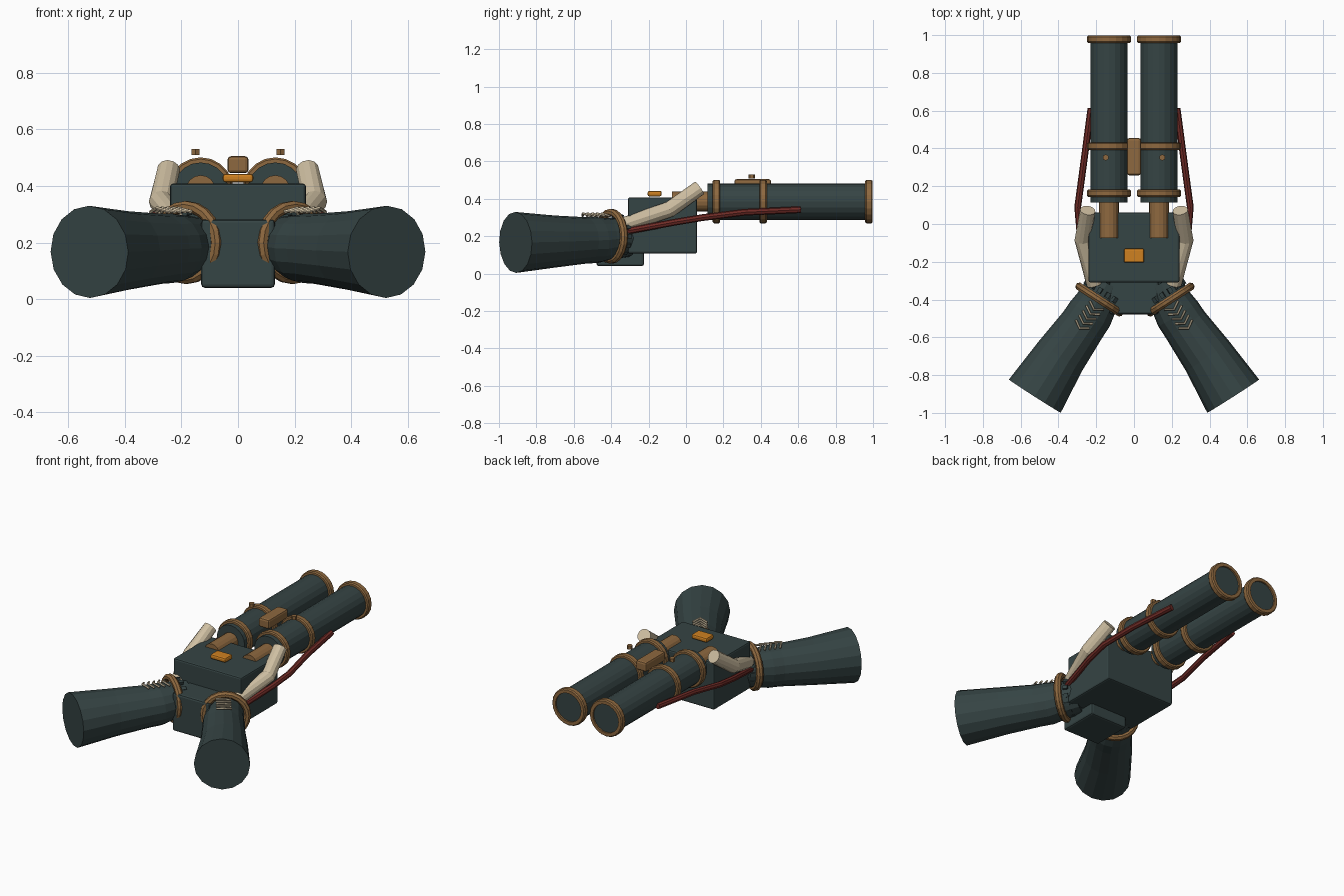
import bpy, bmesh, math
from mathutils import Vector, Matrix

if "Cube" in bpy.data.objects:
    bpy.data.objects.remove(bpy.data.objects["Cube"])


def mat(name, rgb):
    m = bpy.data.materials.new(name)
    m.diffuse_color = (*rgb, 1)
    m.use_nodes = True
    m.node_tree.nodes["Principled BSDF"].inputs["Base Color"].default_value = m.diffuse_color
    return m


DARK = mat("dark_teal", (0.036, 0.058, 0.058))
BRONZE = mat("bronze", (0.27, 0.14, 0.05))
ORANGE = mat("orange", (0.62, 0.22, 0.015))
CREAM = mat("cream", (0.62, 0.52, 0.36))
RED = mat("dark_red", (0.165, 0.025, 0.02))


def finish(name, bm, m):
    bmesh.ops.recalc_face_normals(bm, faces=bm.faces)
    me = bpy.data.meshes.new(name)
    bm.to_mesh(me)
    bm.free()
    me.materials.append(m)
    ob = bpy.data.objects.new(name, me)
    bpy.context.collection.objects.link(ob)
    return ob


def box(name, lo, hi, m, bevel=0.0):
    lo, hi = Vector(lo), Vector(hi)
    bm = bmesh.new()
    bmesh.ops.create_cube(bm, size=1, matrix=Matrix.Translation((lo + hi) / 2)
                          @ Matrix.Diagonal((*(hi - lo), 1)))
    if bevel:
        bmesh.ops.bevel(bm, geom=bm.edges[:], offset=bevel, segments=2,
                        profile=0.5, affect='EDGES')
    return finish(name, bm, m)


def loft(name, pts, radii, m, sides=16):
    """Capped tube through points, with one radius per point."""
    pts = [Vector(p) for p in pts]
    bm = bmesh.new()
    rings = []
    for i, p in enumerate(pts):
        t = Vector()
        if i > 0:
            t += (p - pts[i - 1]).normalized()
        if i < len(pts) - 1:
            t += (pts[i + 1] - p).normalized()
        t.normalize()
        u = t.cross(Vector((0, 0, 1))).normalized()
        v = u.cross(t)
        rings.append([bm.verts.new(p + radii[i] * (u * math.cos(a) + v * math.sin(a)))
                      for a in (2 * math.pi * k / sides for k in range(sides))])
    for a, b in zip(rings, rings[1:]):
        for k in range(sides):
            j = (k + 1) % sides
            bm.faces.new((a[k], a[j], b[j], b[k]))
    bm.faces.new(rings[0])
    bm.faces.new(rings[-1])
    return finish(name, bm, m)


def band(name, centre, axis, profile, m, sides=20):
    """Closed ring swept from (radius, offset along axis) profile points."""
    c, t = Vector(centre), Vector(axis).normalized()
    u = t.cross(Vector((0, 0, 1))).normalized()
    v = u.cross(t)
    bm = bmesh.new()
    rings = [[bm.verts.new(c + t * h + r * (u * math.cos(a) + v * math.sin(a)))
              for r, h in profile]
             for a in (2 * math.pi * k / sides for k in range(sides))]
    n = len(profile)
    for i in range(sides):
        a, b = rings[i], rings[(i + 1) % sides]
        for k in range(n):
            j = (k + 1) % n
            bm.faces.new((a[k], a[j], b[j], b[k]))
    return finish(name, bm, m)


# central housing
box("main_body", (-0.24, -0.31, 0.108), (0.24, 0.06, 0.408), DARK, 0.01)
box("front_block", (-0.13, -0.478, 0.04), (0.13, -0.225, 0.282), DARK, 0.012)
box("top_button", (-0.054, -0.205, 0.413), (0.054, -0.13, 0.443), ORANGE, 0.01)
box("bridge_block", (-0.037, 0.258, 0.445), (0.037, 0.455, 0.505), BRONZE, 0.012)

STRAP = [(0.09, -0.02), (0.11, -0.02), (0.116, -0.013),
         (0.116, 0.013), (0.11, 0.02), (0.09, 0.02)]
COLLAR = [(0.127 + 0.021 * math.cos(a), 0.022 * math.sin(a))
          for a in (math.pi * (k + 0.5) / 4 for k in range(8))]

for s, side in ((-1, "left"), (1, "right")):
    # barrel, straps and connecting pipe
    bx, bz = 0.132 * s, 0.385
    loft(side + "_barrel", [(bx, 0.115, bz), (bx, 0.988, bz)], [0.098] * 2, DARK, 20)
    loft(side + "_connector", [(bx, -0.075, bz), (bx, 0.13, bz)], [0.053] * 2, BRONZE)
    for i, y in enumerate((0.163, 0.412, 0.978)):
        band(f"{side}_barrel_strap_{i}", (bx, y, bz), (0, 1, 0), STRAP, BRONZE)

    # small screw above the barrel
    bm = bmesh.new()
    bmesh.ops.create_cone(bm, cap_ends=True, segments=6, radius1=0.017, radius2=0.017,
                          depth=0.022, matrix=Matrix.Translation((0.15 * s, 0.352, 0.52)))
    finish(side + "_screw", bm, BRONZE)

    # flared eyepiece
    loft(side + "_eyepiece",
         [(0.14 * s, -0.31, 0.19), (0.2 * s, -0.42, 0.185), (0.232 * s, -0.475, 0.18),
          (0.272 * s, -0.535, 0.178), (0.39 * s, -0.70, 0.172), (0.525 * s, -0.911, 0.167)],
         [0.1, 0.113, 0.123, 0.124, 0.139, 0.163], DARK, 16)

    # collar around the eyepiece root
    axis = Vector((0.54 * s, -0.84, 0)).normalized()
    across = Vector((0.84 * s, 0.54, 0)).normalized()
    up = Vector((0, 0, 1))
    c = Vector((0.187 * s + (0.004 if s < 0 else 0.006), -0.4, 0.2))
    band(side + "_collar", c, axis, COLLAR, BRONZE, 20)

    # dark teeth behind the collar
    bm = bmesh.new()
    for k in range(14):
        a = 2 * math.pi * k / 14
        r = across * math.cos(a) + up * math.sin(a)
        t = axis.cross(r)
        p = c - axis * 0.042 + r * 0.108
        rot = Matrix((axis, r, t)).transposed().to_4x4()
        bmesh.ops.create_cube(bm, size=1, matrix=Matrix.Translation(p) @ rot
                              @ Matrix.Diagonal((0.03, 0.02, 0.022, 1)))
    finish(side + "_collar_teeth", bm, DARK)

    # chevron stitches on top of the eyepiece
    for i in range(5):
        f = i / 4
        p = Vector(((0.212 + 0.075 * f) * s, -0.452 - 0.1 * f, 0.312))
        wing = across * 0.042 - axis * 0.026
        wing2 = -across * 0.042 - axis * 0.026
        drop = Vector((0, 0, -0.004))
        loft(f"{side}_stitch_{i}", [p + wing + drop, p + Vector((0, 0, 0.01)),
                                    p + wing2 + drop], [0.0065] * 3, CREAM, 6)

    # cream pipe and red cable along the side
    loft(side + "_cream_pipe",
         [(0.245 * s, 0.072, 0.458), (0.272 * s, -0.085, 0.345), (0.21 * s, -0.32, 0.265)],
         [0.041, 0.043, 0.041], CREAM, 12)
    loft(side + "_red_cable",
         [(0.228 * s, 0.612, 0.342), (0.268 * s, 0.31, 0.328), (0.298 * s, 0.09, 0.3),
          (0.285 * s, -0.06, 0.275), (0.235 * s, -0.33, 0.225)],
         [0.018] * 5, RED, 8)
